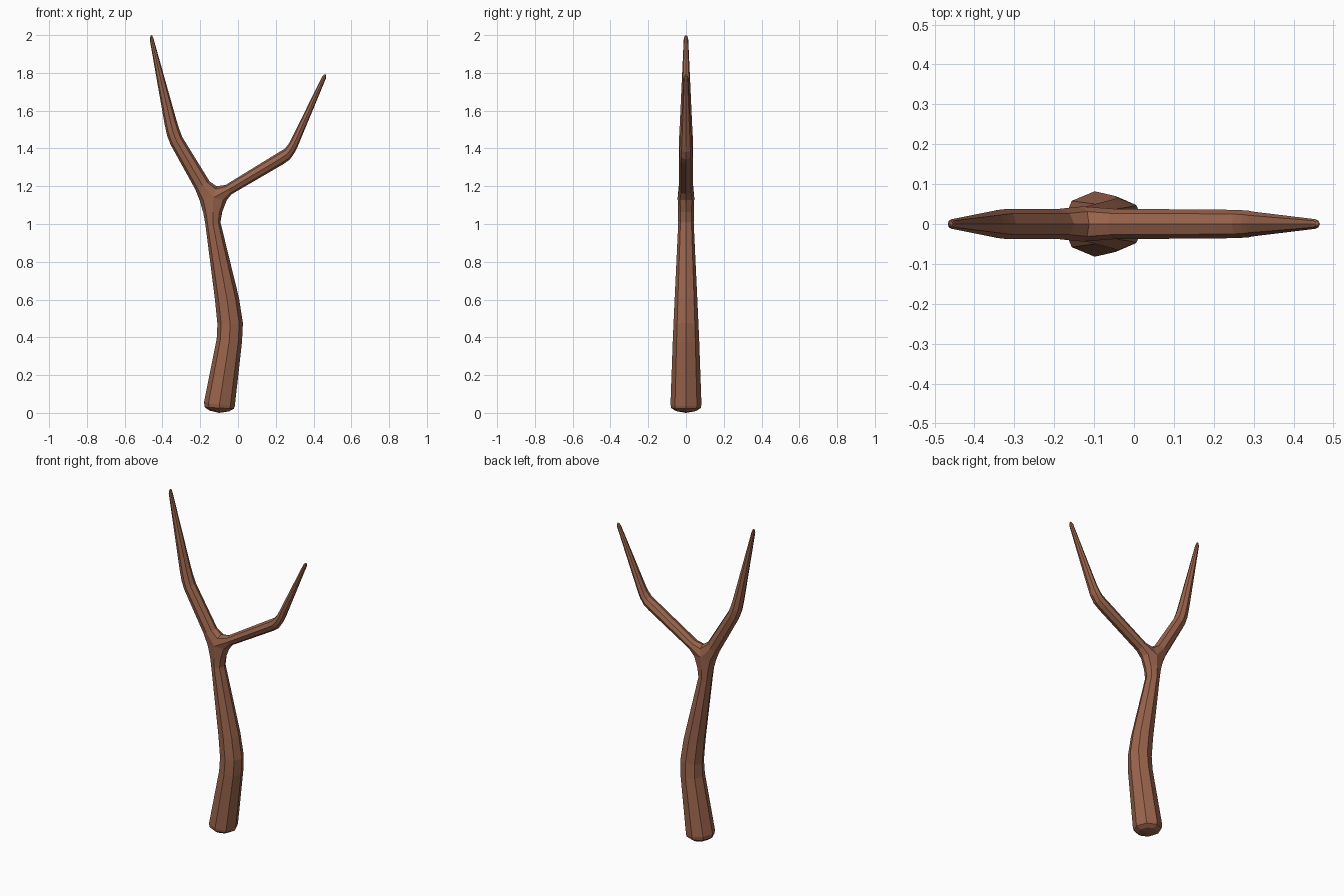
import bpy, bmesh
from mathutils import Vector

if "Cube" in bpy.data.objects:
    bpy.data.objects.remove(bpy.data.objects["Cube"])

bm = bmesh.new()
H = 0.7071


def vert(x, z, y=0.0):
    return bm.verts.new((x, y, z))


def ring(p, q, r):
    """Eight-sided section between two outline points p and q (x, z), depth r."""
    p, q = Vector(p), Vector(q)
    c, h = (p + q) / 2, (p - q) / 2
    table = [(1, 0), (H, H), (0, 1), (-H, H), (-1, 0), (-H, -H), (0, -1), (H, -H)]
    return [vert(*(c + h * a), -r * b) for a, b in table]


def bridge(a, b):
    for i in range(8):
        j = (i + 1) % 8
        bm.faces.new((a[i], a[j], b[j], b[i]))


def limb(start, sections, tip):
    """Sweep from the fork through the sections and close with a shallow point."""
    last = start
    for s in sections:
        nxt = ring(*s)
        bridge(last, nxt)
        last = nxt
    end = vert(*tip)
    for i in range(8):
        bm.faces.new((last[i], last[(i + 1) % 8], end))


# Fork: three half-section seams meeting at a front and a back point
mid, depth = Vector((-0.13, 1.14)), 0.044
front, back = vert(*mid, -depth), vert(*mid, depth)


def seam(tip):
    tip = Vector(tip)
    d = mid + (tip - mid) * 0.75
    return vert(*d, -depth * H), vert(*tip), vert(*d, depth * H)


def fork_ring(p, q):
    return [p[1], p[0], front, q[0], q[1], q[2], back, p[2]]


outer, under, crotch = seam((-0.203, 1.125)), seam((-0.06, 1.125)), seam((-0.113, 1.2))

# Trunk, from the fork down
limb(fork_ring(outer, under), [
    ((-0.184, 1.06), (-0.083, 1.065), 0.042),
    ((-0.173, 1.0), (-0.093, 1.01), 0.041),
    ((-0.122, 0.6), (0.005, 0.61), 0.06),
    ((-0.109, 0.47), (0.026, 0.475), 0.066),
    ((-0.113, 0.39), (0.021, 0.375), 0.07),
    ((-0.18, 0.055), (-0.017, 0.035), 0.082),
    ((-0.176, 0.03), (-0.022, 0.022), 0.078),
    ((-0.15, 0.012), (-0.047, 0.008), 0.055)], (-0.1, 0.0))

# Left branch
limb(fork_ring(outer, crotch), [
    ((-0.227, 1.185), (-0.15, 1.225), 0.038),
    ((-0.357, 1.42), (-0.295, 1.46), 0.037),
    ((-0.376, 1.47), (-0.31, 1.5), 0.035),
    ((-0.389, 1.53), (-0.326, 1.55), 0.032),
    ((-0.467, 1.975), (-0.447, 1.98), 0.012),
    ((-0.464, 1.995), (-0.454, 1.998), 0.006)], (-0.46, 2.0))

# Right branch
limb(fork_ring(under, crotch), [
    ((-0.035, 1.157), (-0.065, 1.207), 0.038),
    ((0.24, 1.317), (0.205, 1.373), 0.036),
    ((0.275, 1.342), (0.245, 1.397), 0.035),
    ((0.301, 1.38), (0.267, 1.422), 0.034),
    ((0.316, 1.41), (0.281, 1.447), 0.031),
    ((0.465, 1.77), (0.445, 1.78), 0.012),
    ((0.466, 1.786), (0.456, 1.791), 0.006)], (0.462, 1.793))

bmesh.ops.recalc_face_normals(bm, faces=bm.faces)
mesh = bpy.data.meshes.new("forked_branch")
bm.to_mesh(mesh)
bm.free()

wood = bpy.data.materials.new("brown_wood")
wood.diffuse_color = (0.32, 0.127, 0.072, 1)
wood.use_nodes = True
wood.node_tree.nodes["Principled BSDF"].inputs["Base Color"].default_value = wood.diffuse_color
mesh.materials.append(wood)
bpy.context.collection.objects.link(bpy.data.objects.new("forked_branch", mesh))
